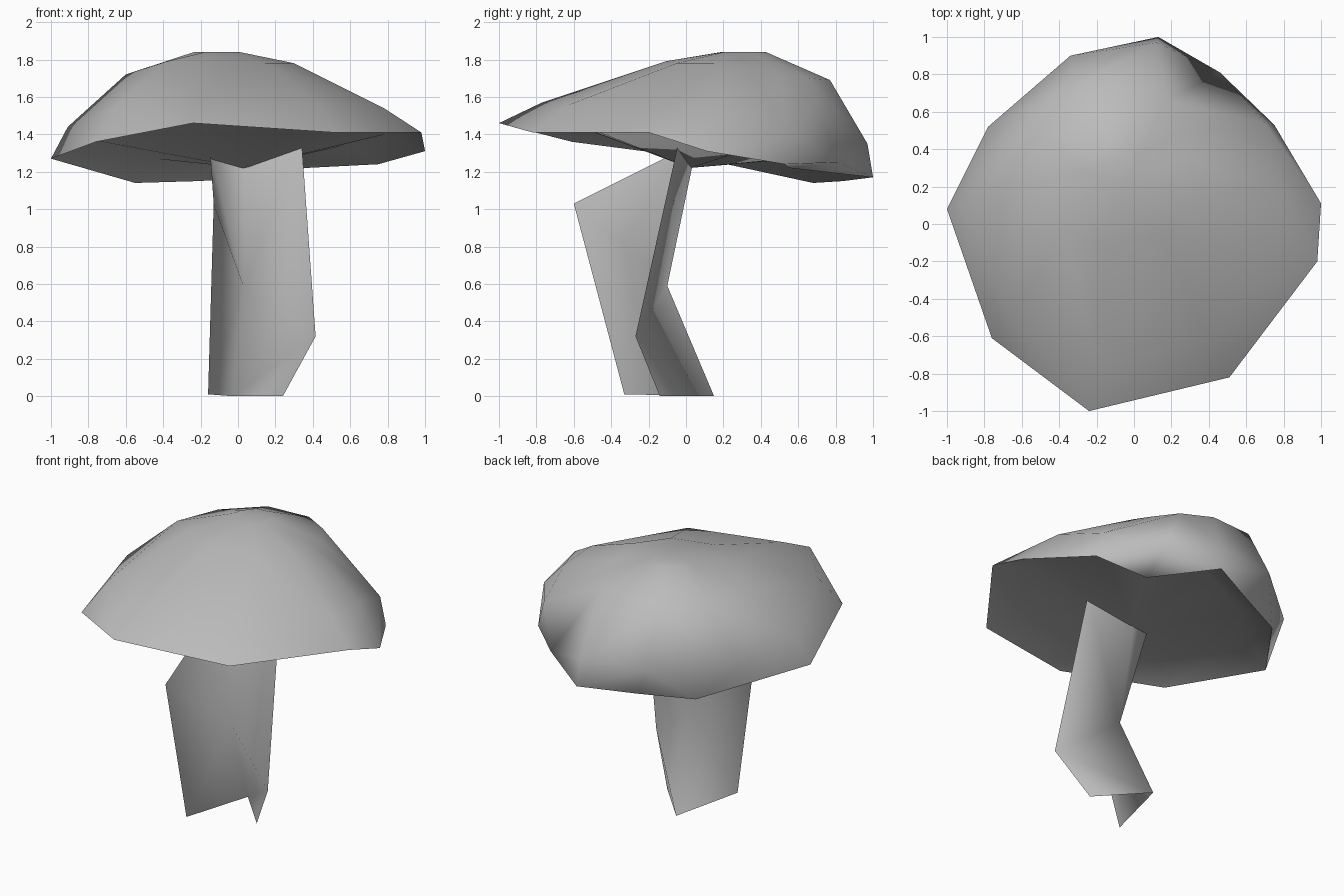
import bpy
import bmesh
from mathutils import Vector

default_cube = bpy.data.objects.get("Cube")
if default_cube:
    bpy.data.objects.remove(default_cube, do_unlink=True)

# One plain colour for the whole mushroom
grey = bpy.data.materials.new("plain grey")
grey.use_nodes = True
colour = (.5, .5, .5, 1)
grey.diffuse_color = colour
shader = next(n for n in grey.node_tree.nodes if n.type == 'BSDF_PRINCIPLED')
shader.inputs["Base Color"].default_value = colour


def finish(name, bm):
    """Turn a bmesh into a smooth shaded object."""
    for face in bm.faces:
        face.smooth = True
    mesh = bpy.data.meshes.new(name)
    bm.to_mesh(mesh)
    bm.free()
    mesh.materials.append(grey)
    obj = bpy.data.objects.new(name, mesh)
    bpy.context.collection.objects.link(obj)
    return obj


def add_ring(bm, points):
    return [bm.verts.new(p) for p in points]


def bridge(bm, lower, upper):
    """Join two closed rings with triangles, folding each quad outwards."""
    count = len(lower)
    centre = Vector((0, 0, 1))
    for i in range(count):
        j = (i + 1) % count
        a, b, c, d = lower[i], lower[j], upper[j], upper[i]
        if ((a.co + c.co) / 2 - centre).length > ((b.co + d.co) / 2 - centre).length:
            bm.faces.new((a, b, c))
            bm.faces.new((a, c, d))
        else:
            bm.faces.new((a, b, d))
            bm.faces.new((b, c, d))


# Cap rings, starting at the front and running towards +x
rim = [(-.24, -1, 1.46), (.51, -.82, 1.41), (.98, -.2, 1.41),
       (1, .11, 1.31), (.75, .53, 1.24), (.36, .55, 1.22), (.13, 1, 1.17),
       (-.21, .84, 1.15), (-.55, .68, 1.14), (-1, .08, 1.27), (-.76, -.61, 1.36)]
shoulder = [(-.2, -.77, 1.57), (.42, -.62, 1.56), (.78, -.1, 1.54),
            (.78, .2, 1.53), (.7, .54, 1.42), (.46, .81, 1.25), (.12, .97, 1.35),
            (-.34, .9, 1.36), (-.78, .52, 1.36), (-.91, .1, 1.44), (-.65, -.5, 1.55)]
crown = [(-.15, -.11, 1.79), (.15, -.05, 1.78), (.3, .15, 1.78),
         (.3, .35, 1.75), (.28, .5, 1.71), (.18, .66, 1.7), (0, .77, 1.69),
         (-.3, .75, 1.69), (-.5, .5, 1.71), (-.6, .2, 1.72), (-.38, -.02, 1.79)]

# The flat top is a shrunken copy of the crown ring
summit = Vector((-.1, .3, 1.84))
plateau = []
for point in crown:
    p = summit.lerp(Vector(point), .27)
    p.z = summit.z
    plateau.append(p)

# Cap shell
bm = bmesh.new()
rings = [add_ring(bm, ring) for ring in (rim, shoulder, crown, plateau)]
for lower, upper in zip(rings, rings[1:]):
    bridge(bm, lower, upper)
bm.faces.new(rings[-1])
finish("cap", bm)

# Underside: walls rise inside the rim, then a shallow cone hangs to the hub
bm = bmesh.new()
hub_point = Vector((.03, .02, 1.22))
lift = Vector((0, 0, .11))
inner = [Vector(p).lerp(hub_point, .22) + lift for p in rim]
edge, channel = add_ring(bm, rim), add_ring(bm, inner)
hub = bm.verts.new(hub_point)
for i in range(len(rim)):
    j = (i + 1) % len(rim)
    bm.faces.new((edge[j], edge[i], channel[i], channel[j]))
    bm.faces.new((channel[j], channel[i], hub))
finish("cap_underside", bm)

# Stem: an open bent sheet with a left edge, a rear spine and a right edge
left_edge = [(-.16, -.33, .01), (-.13, -.6, 1.03), (-.15, -.04, 1.31)]
spine = [(-.03, .15, 0), (.03, -.1, .59), (.03, .04, 1.26)]
right_edge = [(.24, -.14, 0), (.415, -.27, .32), (.34, -.04, 1.36)]

bm = bmesh.new()
left, middle, right = [add_ring(bm, c) for c in (left_edge, spine, right_edge)]
bm.faces.new((left[0], middle[0], middle[1]))
bm.faces.new((left[0], middle[1], left[1]))
bm.faces.new((left[1], middle[1], left[2]))
bm.faces.new((middle[1], middle[2], left[2]))
for i in range(2):
    bm.faces.new((middle[i], right[i], right[i + 1]))
    bm.faces.new((middle[i], right[i + 1], middle[i + 1]))
bmesh.ops.recalc_face_normals(bm, faces=bm.faces)
finish("stem", bm)
